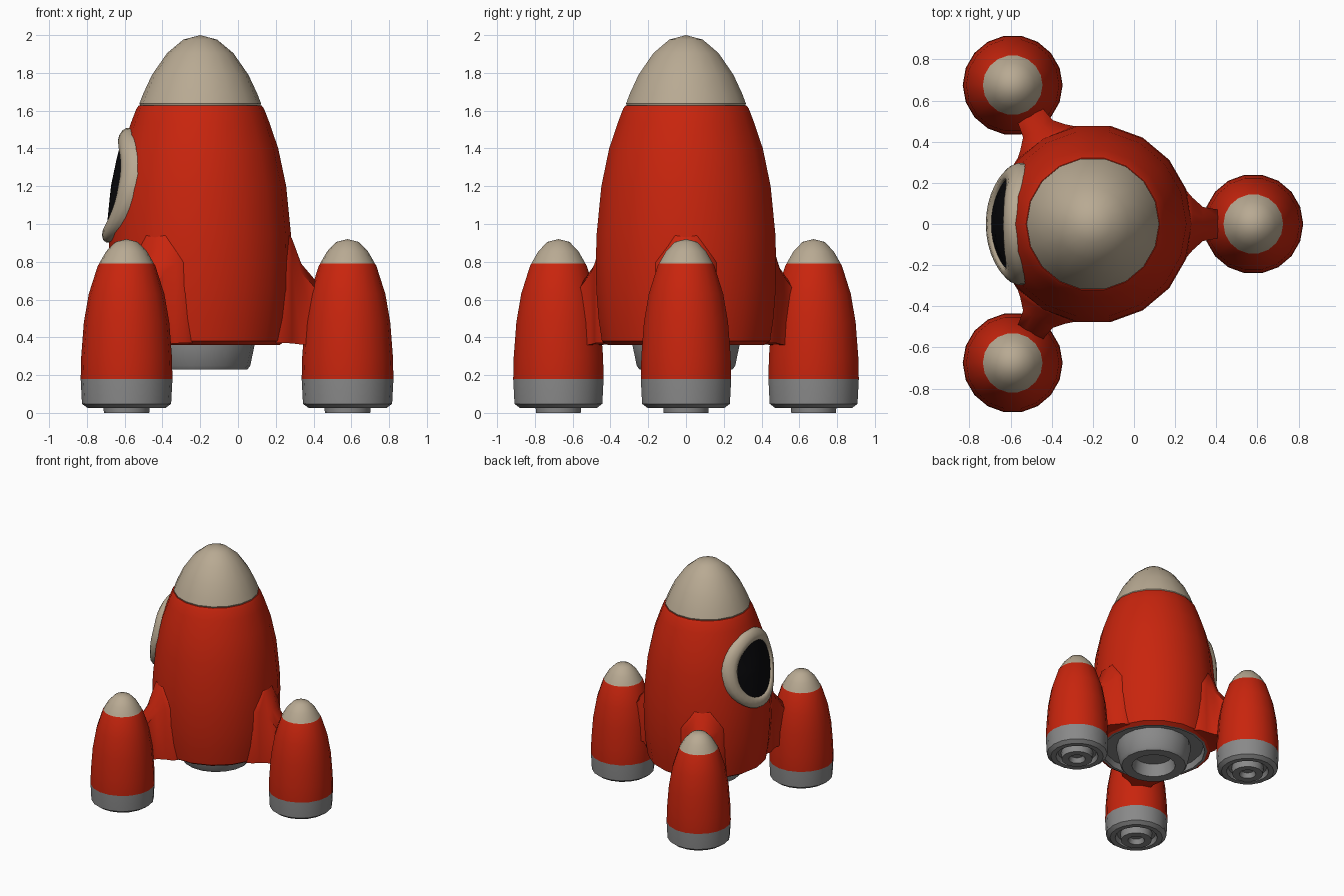
import bpy, bmesh, math
from mathutils import Matrix, Vector

if "Cube" in bpy.data.objects:
    bpy.data.objects.remove(bpy.data.objects["Cube"])

SIDES = 18
CX = -0.2          # rocket axis
ARM = 0.78         # axis to booster distance


def material(name, rgb):
    m = bpy.data.materials.new(name)
    m.diffuse_color = (*rgb, 1)
    m.use_nodes = True
    m.node_tree.nodes["Principled BSDF"].inputs["Base Color"].default_value = m.diffuse_color
    return m


RED = material("red paint", (0.58, 0.018, 0.004))
CREAM = material("cream", (0.48, 0.40, 0.29))
GREY = material("grey metal", (0.25, 0.25, 0.25))
BLACK = material("dark glass", (0.003, 0.003, 0.004))


def finish(name, bm, mats, matrix=Matrix(), angle=35, recalc=True):
    if recalc:
        bmesh.ops.recalc_face_normals(bm, faces=bm.faces)
    mesh = bpy.data.meshes.new(name)
    bm.to_mesh(mesh)
    bm.free()
    for m in mats:
        mesh.materials.append(m)
    ob = bpy.data.objects.new(name, mesh)
    ob.matrix_world = matrix
    bpy.context.collection.objects.link(ob)
    bpy.ops.object.select_all(action='DESELECT')
    ob.select_set(True)
    bpy.context.view_layer.objects.active = ob
    bpy.ops.object.shade_smooth_by_angle(angle=math.radians(angle))
    return ob


def lathe(name, profile, mats, matrix, pick=lambda z: 0):
    """Spin (radius, z) points; pick gives the material slot by height."""
    bm = bmesh.new()
    rings = []
    for r, z in profile:
        if r == 0:
            rings.append([bm.verts.new((0, 0, z))] * SIDES)
        else:
            rings.append([bm.verts.new((r * math.cos(a), r * math.sin(a), z))
                          for a in (math.tau * i / SIDES for i in range(SIDES))])
    for lo, hi in zip(rings, rings[1:]):
        for i in range(SIDES):
            j = (i + 1) % SIDES
            loop = list(dict.fromkeys((lo[i], lo[j], hi[j], hi[i])))
            f = bm.faces.new(loop)
            f.material_index = pick(f.calc_center_median().z)
    return finish(name, bm, mats, matrix)


axis = Matrix.Translation((CX, 0, 0))

# Main hull with recessed grey underside
HULL = [(0.42, 0.36), (0.452, 0.38), (0.47, 0.5), (0.482, 0.65), (0.485, 0.8),
        (0.48, 0.95), (0.455, 1.2), (0.413, 1.4), (0.365, 1.54), (0.338, 1.61),
        (0.325, 1.628), (0.29, 1.63)]
lathe("hull", HULL, [RED], axis)
lathe("hull_underside", [(0, 0.41), (0.39, 0.41), (0.40, 0.36), (0.42, 0.36)], [GREY], axis)

# Nose cone
lathe("nose_cone", [(0.29, 1.622), (0.318, 1.626), (0.322, 1.638), (0.302, 1.69),
                    (0.255, 1.79), (0.175, 1.905), (0.09, 1.976), (0, 2.0)], [CREAM], axis)

# Main engine nozzle
lathe("main_nozzle", [(0, 0.33), (0.15, 0.33), (0.17, 0.23), (0.25, 0.23),
                      (0.265, 0.25), (0.288, 0.36), (0.288, 0.42)], [GREY], axis)

# Boosters: grey base, red shell, cream tip
BOOSTER = [(0, 0.04), (0.05, 0.04), (0.065, 0.0), (0.12, 0.0), (0.125, 0.06),
           (0.15, 0.06), (0.165, 0.025), (0.205, 0.025), (0.236, 0.048), (0.243, 0.18),
           (0.24, 0.3), (0.226, 0.48), (0.2, 0.63), (0.152, 0.78), (0.145, 0.79),
           (0.14, 0.80), (0.108, 0.855), (0.06, 0.905), (0, 0.92)]


def booster_colour(z):
    return 0 if z < 0.18 else 1 if z < 0.79 else 2


# Fin stations: radial distance, half width, bottom z, shoulder z, ridge z
FIN = [(0.40, 0.185, 0.37, 0.80, 0.96), (0.45, 0.168, 0.37, 0.80, 0.96),
       (0.485, 0.128, 0.368, 0.79, 0.925), (0.535, 0.083, 0.362, 0.74, 0.79),
       (0.62, 0.068, 0.355, 0.65, 0.69)]


def fin(name, matrix):
    bm = bmesh.new()
    loops = [[bm.verts.new((r, y, z)) for y, z in
              ((-w, lo), (w, lo), (w, sh), (w * 0.4, top), (-w * 0.4, top), (-w, sh))]
             for r, w, lo, sh, top in FIN]
    for a, b in zip(loops, loops[1:]):
        for i in range(6):
            j = (i + 1) % 6
            bm.faces.new((a[i], a[j], b[j], b[i]))
    bm.faces.new(loops[0])
    bm.faces.new(loops[-1])
    finish(name, bm, [RED], matrix, 50)


for k in range(3):
    turn = axis @ Matrix.Rotation(math.tau * k / 3, 4, 'Z')
    lathe(f"booster_{k + 1}", BOOSTER, [GREY, RED, CREAM],
          turn @ Matrix.Translation((ARM, 0, 0)), booster_colour)
    fin(f"fin_{k + 1}", turn)


# Porthole wrapped onto the hull, on the -x side
def hull_radius(z):
    for (r0, z0), (r1, z1) in zip(HULL, HULL[1:]):
        if z0 <= z <= z1:
            return r0 + (r1 - r0) * (z - z0) / (z1 - z0)
    return HULL[-1][0]


def on_hull(radius, a, lift):
    y, z = radius * math.cos(a), 1.205 + radius * 1.02 * math.sin(a)
    r = hull_radius(z) + lift
    return Vector((CX - math.sqrt(r * r - y * y), y, z))


N = 32
ANGLES = [math.tau * i / N for i in range(N)]


def wrapped(name, stations, mat, fill):
    bm = bmesh.new()
    rings = [[bm.verts.new(on_hull(r, a, d)) for a in ANGLES] for r, d in stations]
    for p, q in zip(rings, rings[1:]):
        for i in range(N):
            j = (i + 1) % N
            bm.faces.new((p[i], q[i], q[j], p[j]))
    if fill:
        c = bm.verts.new(on_hull(0, 0, stations[-1][1]))
        for i in range(N):
            bm.faces.new((rings[-1][i], c, rings[-1][(i + 1) % N]))
    for f in bm.faces:
        f.normal_update()
    # face outward, away from the hull
    if sum(f.normal.x * f.calc_area() for f in bm.faces) > 0:
        bmesh.ops.reverse_faces(bm, faces=bm.faces)
    finish(name, bm, [mat], angle=60, recalc=False)


wrapped("window_frame", [(0.295, -0.02), (0.297, 0.015), (0.285, 0.032), (0.26, 0.04),
                         (0.23, 0.037), (0.215, 0.025), (0.21, 0.005)], CREAM, False)
wrapped("window_glass", [(0.215, 0.018), (0.14, 0.018), (0.07, 0.018)], BLACK, True)
